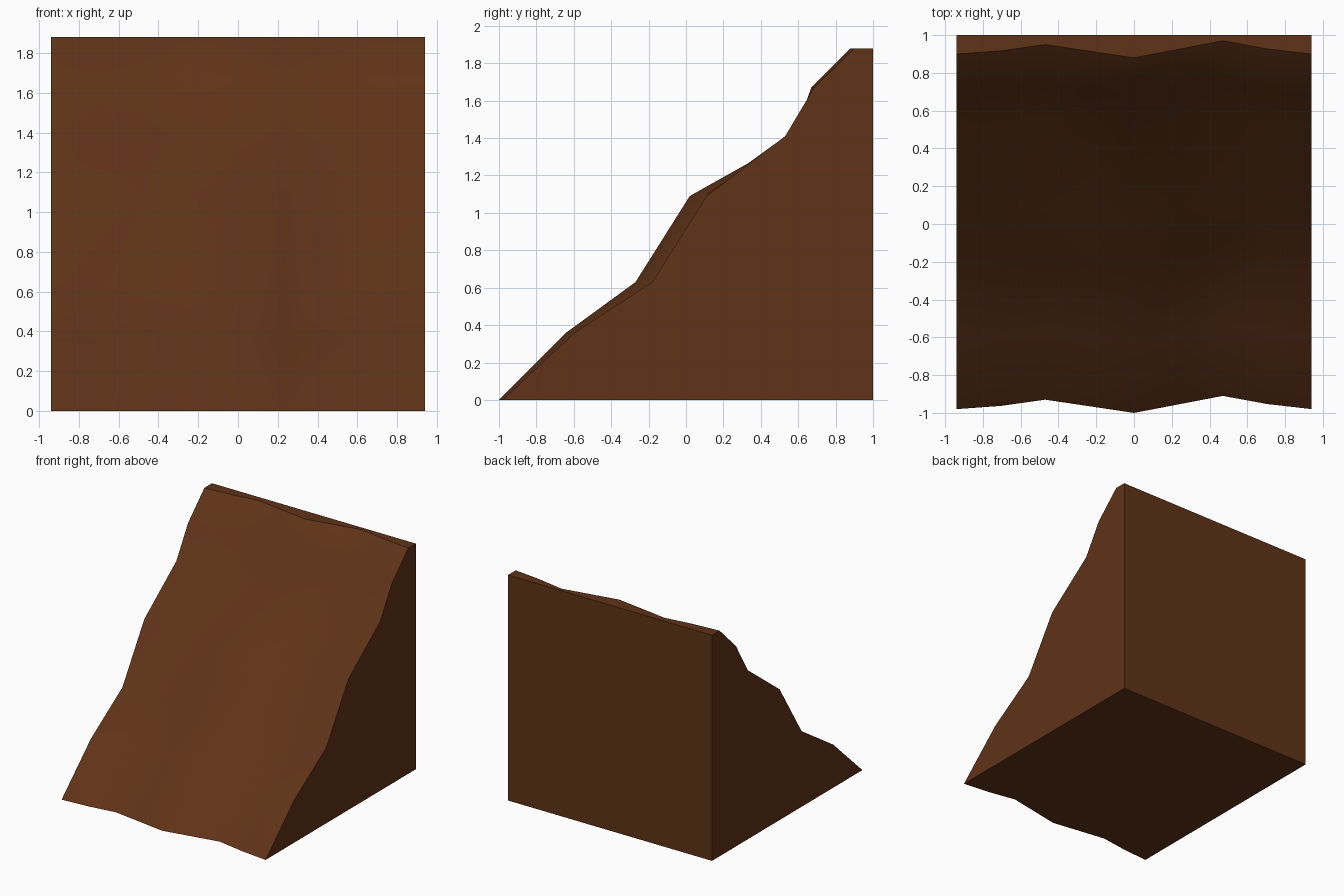
import bpy, bmesh

if "Cube" in bpy.data.objects:
    bpy.data.objects.remove(bpy.data.objects["Cube"])

# Uneven cliff slope: rows climb in z, each gives y at five columns in x
COLS = [-0.94, -0.47, 0.0, 0.47, 0.94]
ROWS = [
    (0.00, [-0.98, -0.93, -1.00, -0.91, -0.98]),
    (0.36, [-0.595, -0.56, -0.64, -0.53, -0.595]),
    (0.63, [-0.18, -0.19, -0.27, -0.10, -0.18]),
    (1.09, [0.11, 0.09, 0.02, 0.17, 0.11]),
    (1.41, [0.53, 0.55, 0.60, 0.58, 0.53]),
    (1.67, [0.685, 0.72, 0.67, 0.74, 0.685]),
    (1.88, [0.90, 0.95, 0.88, 0.97, 0.90]),
]
BACK = 1.0


def refine(vals, dip):
    """Insert midpoints; the outer ones bulge slightly forward."""
    out = [vals[0]]
    for i in range(len(vals) - 1):
        bulge = dip if i in (0, len(vals) - 2) else 0.0
        out += [(vals[i] + vals[i + 1]) / 2 - bulge, vals[i + 1]]
    return out


bm = bmesh.new()
xs = refine(COLS, 0)
grid = [[bm.verts.new((x, y, z)) for x, y in zip(xs, refine(ys, 0.008))]
        for z, ys in ROWS]

# Sloped front face
for low, high in zip(grid, grid[1:]):
    for i in range(len(xs) - 1):
        f = bm.faces.new((low[i], low[i + 1], high[i + 1], high[i]))
        f.smooth = True

# Flat back, base, top and side walls
bl, br, tr, tl = [bm.verts.new((x, BACK, z)) for x, z in
                  ((-0.94, 0), (0.94, 0), (0.94, 1.88), (-0.94, 1.88))]
bm.faces.new((bl, br, tr, tl))
bm.faces.new(grid[0] + [br, bl])
bm.faces.new(grid[-1] + [tr, tl])
bm.faces.new([r[0] for r in grid] + [tl, bl])
bm.faces.new([r[-1] for r in grid] + [tr, br])
bmesh.ops.recalc_face_normals(bm, faces=bm.faces[:])

# Keep the rim between slope and walls sharp
for e in bm.edges:
    e.smooth = all(f.smooth for f in e.link_faces)

mesh = bpy.data.meshes.new("cliff_slope")
bm.to_mesh(mesh)
bm.free()
obj = bpy.data.objects.new("cliff_slope", mesh)
bpy.context.collection.objects.link(obj)

# Brown earth
mat = bpy.data.materials.new("brown_earth")
mat.diffuse_color = (0.117, 0.033, 0.009, 1)
mat.use_nodes = True
mat.node_tree.nodes["Principled BSDF"].inputs["Base Color"].default_value = mat.diffuse_color
mesh.materials.append(mat)
